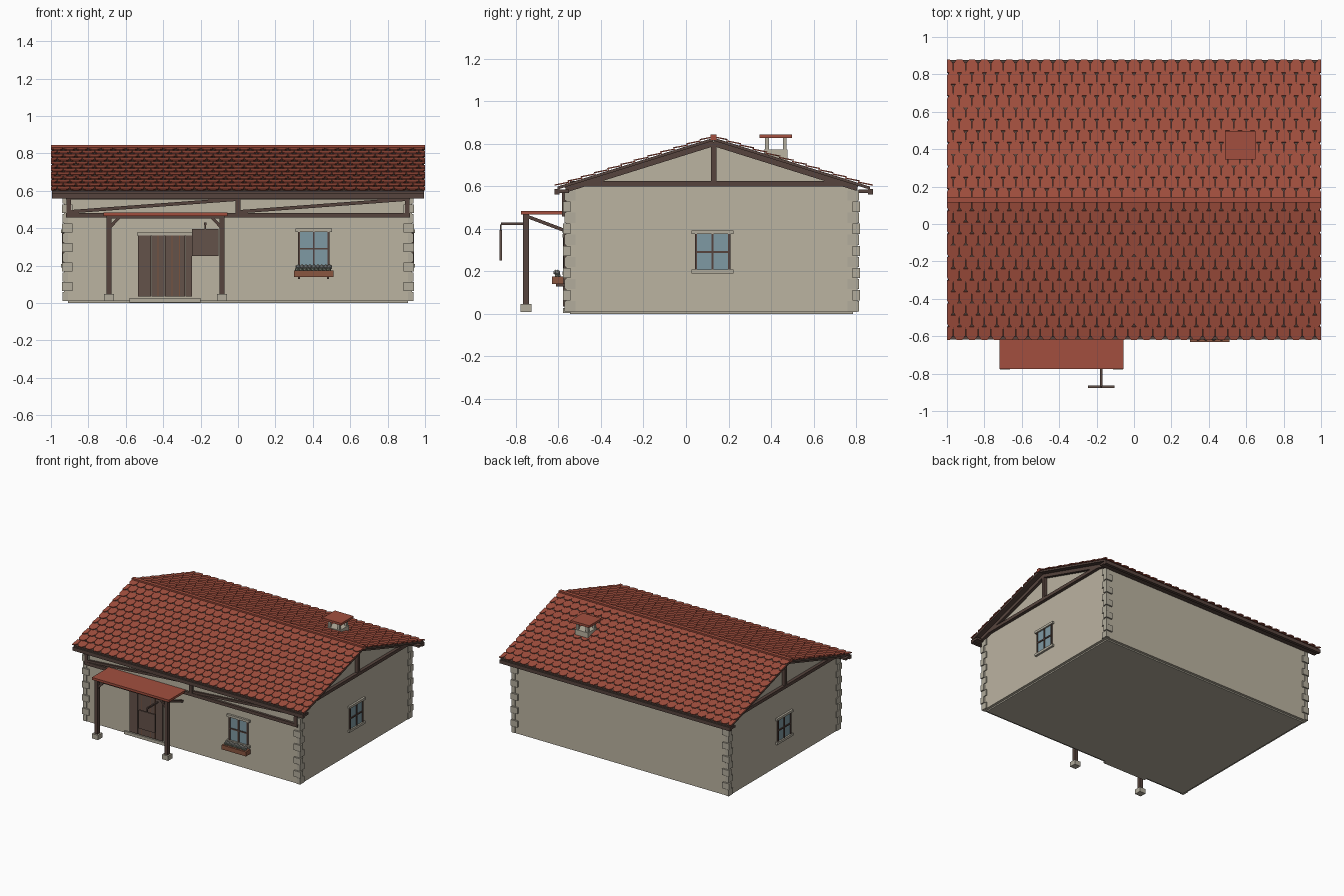
import bpy, bmesh, math
from mathutils import Vector

cube = bpy.data.objects.get("Cube")
if cube:
    bpy.data.objects.remove(cube)


def material(name, hexcode):
    srgb = [int(hexcode[i:i + 2], 16) / 255 for i in (0, 2, 4)]
    colour = [((c + .055) / 1.055) ** 2.4 for c in srgb] + [1]
    m = bpy.data.materials.new(name)
    m.use_nodes = True
    m.diffuse_color = colour
    m.node_tree.nodes["Principled BSDF"].inputs["Base Color"].default_value = colour
    return m


PLASTER = material("plaster", "BBB3A1")
STONE = material("stone", "B2AC9C")
TILE = material("clay tile", "A24F3E")
TIMBER = material("dark timber", "56443D")
DOOR = material("door wood", "64524A")
DOOR_TRIM = material("door trim", "7A523C")
GLASS = material("window glass", "7F9AA4")
BOX = material("planter wood", "8A5640")
FLOWER = material("pale flowers", "A5A6A0")
LEAF = material("leaf", "6E7568")


def finish(name, bm, mat):
    bmesh.ops.recalc_face_normals(bm, faces=bm.faces)
    me = bpy.data.meshes.new(name)
    bm.to_mesh(me)
    bm.free()
    me.materials.append(mat)
    ob = bpy.data.objects.new(name, me)
    bpy.context.collection.objects.link(ob)
    return ob


def boxes(name, spans, mat):
    """One object made of boxes, each given as (x0, x1, y0, y1, z0, z1)."""
    bm = bmesh.new()
    for x0, x1, y0, y1, z0, z1 in spans:
        for v in bmesh.ops.create_cube(bm, size=1)["verts"]:
            v.co = (x1 if v.co.x > 0 else x0, y1 if v.co.y > 0 else y0,
                    z1 if v.co.z > 0 else z0)
    return finish(name, bm, mat)


def beams(name, lines, mat, w=.025):
    """Square bars running between pairs of points."""
    bm = bmesh.new()
    for p, q in lines:
        p, q = Vector(p), Vector(q)
        turn = (q - p).to_track_quat("Z", "Y")
        for v in bmesh.ops.create_cube(bm, size=1)["verts"]:
            v.co = (p + q) / 2 + turn @ Vector((v.co.x * w, v.co.y * w, v.co.z * (q - p).length))
    return finish(name, bm, mat)


def prism(name, profile, x0, x1, mat):
    """Extrude a y-z profile along x."""
    bm = bmesh.new()
    face = bm.faces.new([bm.verts.new((x0, y, z)) for y, z in profile])
    out = bmesh.ops.extrude_face_region(bm, geom=[face])["geom"]
    for v in out:
        if isinstance(v, bmesh.types.BMVert):
            v.co.x = x1
    return finish(name, bm, mat)


WX, FRONT, BACK = .93, -.565, .805
RIDGE, HALF, EAVE, PEAK = .13, .745, .595, .828
rise = PEAK - EAVE
length = math.hypot(HALF, rise)
cs, sn = HALF / length, rise / length


def roof_z(y, drop=0):
    return PEAK - abs(y - RIDGE) * rise / HALF - drop


# Walls with gables, and floor slab
prism("walls", [(FRONT, .01), (BACK, .01), (BACK, roof_z(BACK, .015)),
                (RIDGE, roof_z(RIDGE, .015)), (FRONT, roof_z(FRONT, .015))], -WX, WX, PLASTER)
boxes("floor_slab", [(-.91, .91, FRONT + .02, BACK - .02, 0, .01)], STONE)

# Corner stones, alternating long and short
stones = []
for i in range(11):
    a, b = (.045, .022) if i % 2 else (.022, .045)
    z0 = .012 + i * .052
    for sx in (-1, 1):
        for y, sy in ((FRONT, -1), (BACK, 1)):
            out = .012 if i % 2 else .007
            xs = sorted((sx * (WX + out), sx * (WX - a)))
            ys = sorted((y + sy * out, y - sy * b))
            stones.append((*xs, *ys, z0, z0 + .048))
boxes("corner_stones", stones, STONE)

# Roof deck and clay ridge
e = HALF - .01
prism("roof_deck", [(RIDGE - e, roof_z(RIDGE - e)), (RIDGE, PEAK), (RIDGE + e, roof_z(RIDGE + e)),
                    (RIDGE + e, roof_z(RIDGE + e, .014)), (RIDGE, PEAK - .014),
                    (RIDGE - e, roof_z(RIDGE - e, .014))], -.995, .995, TIMBER)
boxes("ridge_cap", [(-1, 1, RIDGE - .014, RIDGE + .014, PEAK - .01, PEAK + .016)], TILE)

# Overlapping tiles with clipped lower corners
ROWS, COLS = 12, 30
pitch, width = length / ROWS, 2 / COLS
for side, label in ((-1, "front"), (1, "back")):
    bm = bmesh.new()
    for r in range(ROWS):
        low = (r + 1) * pitch
        for c in range(COLS + r % 2):
            mid = -1 + (c + .5 - .5 * (r % 2)) * width
            h = width * .48
            shape = [(-h, r * pitch - .005), (h, r * pitch - .005), (h, low - .022),
                     (h * .5, low), (-h * .5, low), (-h, low - .022)]
            rings = []
            for thick in (0, .006):
                ring = []
                for dx, v in shape:
                    n = .001 + thick + .007 * (v - r * pitch) / pitch
                    ring.append(bm.verts.new((max(-1, min(1, mid + dx)),
                                              RIDGE + side * (v * cs + n * sn),
                                              PEAK - v * sn + n * cs)))
                rings.append(ring)
            bm.faces.new(rings[0])
            bm.faces.new(rings[1])
            for i in range(6):
                j = (i + 1) % 6
                bm.faces.new((rings[0][i], rings[0][j], rings[1][j], rings[1][i]))
    finish(label + "_roof_tiles", bm, TILE)

# Eave boards and soffits on both long sides
eaves = []
for s in (-1, 1):
    for a, b, z0, z1 in ((.725, .748, .56, .588), (.68, .73, .568, .584)):
        ys = sorted((RIDGE + s * a, RIDGE + s * b))
        eaves.append((-.995, .995, *ys, z0, z1))
boxes("eave_boards", eaves, TIMBER)

# Gable trusses
for s, label in ((-1, "left"), (1, "right")):
    x = s * (WX + .012)
    beams(label + "_gable_truss",
          [((x, FRONT + .02, .612), (x, BACK - .02, .612)), ((x, RIDGE, .61), (x, RIDGE, PEAK - .02))] +
          [((x, y, roof_z(y, .027)), (x, RIDGE, PEAK - .027)) for y in (FRONT, BACK)], TIMBER)

# Front wall timber frame
fy = FRONT - .006
beams("front_frame", [((-.92, fy, .47), (.92, fy, .47)), ((-.92, fy, .565), (.92, fy, .565))] +
      [((x, fy, .47), (x, fy, .575)) for x in (-.905, 0, .905)], TIMBER)
beams("front_braces", [((x, fy, .488), (x + .9, fy, .555)) for x in (-.9, .005)], TIMBER, .018)


def window(name, place, mid, z0, z1, half=.078):
    """place maps (along wall, outward distance, height) spans to a box."""
    zm = (z0 + z1) / 2
    boxes(name + "_glass", [place(mid - half, mid + half, -.01, .004, z0, z1)], GLASS)
    bars = [(mid + t - .005, mid + t + .005, z0, z1) for t in (-half, 0, half)]
    bars.append((mid - half, mid + half, zm - .005, zm + .005))
    boxes(name + "_frame", [place(a, b, 0, .01, c, d) for a, b, c, d in bars], TIMBER)
    boxes(name + "_surround", [place(mid - half - .02, mid + half + .02, 0, .016, c, c + .018)
                               for c in (z0 - .018, z1)], STONE)


window("front_window", lambda a, b, d, f, c, h: (a, b, FRONT - f, FRONT - d, c, h), .405, .2, .38)
window("right_window", lambda a, b, d, f, c, h: (WX + d, WX + f, a, b, c, h), .125, .208, .375)
window("left_window", lambda a, b, d, f, c, h: (-WX - f, -WX - d, a, b, c, h), .125, .208, .375)

# Flower box with brackets and blooms
boxes("flower_box", [(.3, .51, -.63, -.575, .14, .175)], BOX)
boxes("flower_box_brackets", [(x, x + .012, -.61, FRONT, .128, .142) for x in (.32, .475)], TIMBER)
for name, mat, z, r, shift in (("leaves", LEAF, .178, .016, 0), ("flowers", FLOWER, .195, .013, .009)):
    bm = bmesh.new()
    for i in range(9):
        ball = bmesh.ops.create_icosphere(bm, subdivisions=1, radius=r)["verts"]
        bmesh.ops.translate(bm, verts=ball, vec=(.317 + i * .021 + shift / 2, -.603 - shift * (i % 2), z))
    finish(name, bm, mat)

# Plank door with trim, lintel and step
planks = 8
pw = .29 / planks
boxes("door_planks", [(-.535 + i * pw, -.535 + (i + .95) * pw, FRONT - .01 - .002 * (i % 2), FRONT, .035, .36)
                      for i in range(planks)], DOOR)
boxes("door_gaps", [(x, x + .005, FRONT - .014, FRONT, .035, .36) for x in (-.43, -.355, -.315)], DOOR_TRIM)
boxes("door_lintel", [(-.54, -.24, FRONT - .016, FRONT, .36, .376)], STONE)
boxes("door_step", [(-.58, -.2, FRONT - .012, FRONT + .04, .004, .028)], STONE)

# Porch: slab roof, posts, footings and braces
boxes("porch_roof", [(-.72, -.055, -.775, FRONT, .466, .484)], TILE)
px = (-.69, -.085)
py = -.752
boxes("porch_footings", [(x - .026, x + .026, py - .026, py + .026, .01, .047) for x in px], STONE)
beams("porch_posts", [((x, py, .045), (x, py, .466)) for x in px], TIMBER, .028)
beams("porch_braces", [((x, py, .46), (x, FRONT, .39)) for x in px] +
      [((x, py, .4), (x + s * .055, py, .458)) for x, s in zip(px, (1, -1))], TIMBER, .016)
beams("porch_beam", [((px[0], py, .46), (px[1], py, .46))], TIMBER, .014)

# Blank hanging board on its arm
boxes("hanging_board", [(-.245, -.105, -.876, -.864, .252, .395)], DOOR)
boxes("board_arm", [(-.181, -.169, -.87, -.74, .418, .43)], TIMBER)
boxes("board_hangers", [(-.178, -.172, -.873, -.867, .39, .42)], TIMBER)

# Chimney: stack, four legs and clay cap
cx, cy = .568, .422
boxes("chimney_stack", [(cx - .055, cx + .055, cy - .055, cy + .055, .68, .772)], PLASTER)
boxes("chimney_legs", [(cx + a - .009, cx + a + .009, cy + b - .009, cy + b + .009, .77, .828)
                       for a in (-.042, .042) for b in (-.042, .042)], STONE)
boxes("chimney_cap", [(cx - .081, cx + .081, cy - .076, cy + .076, .826, .843)], TILE)
